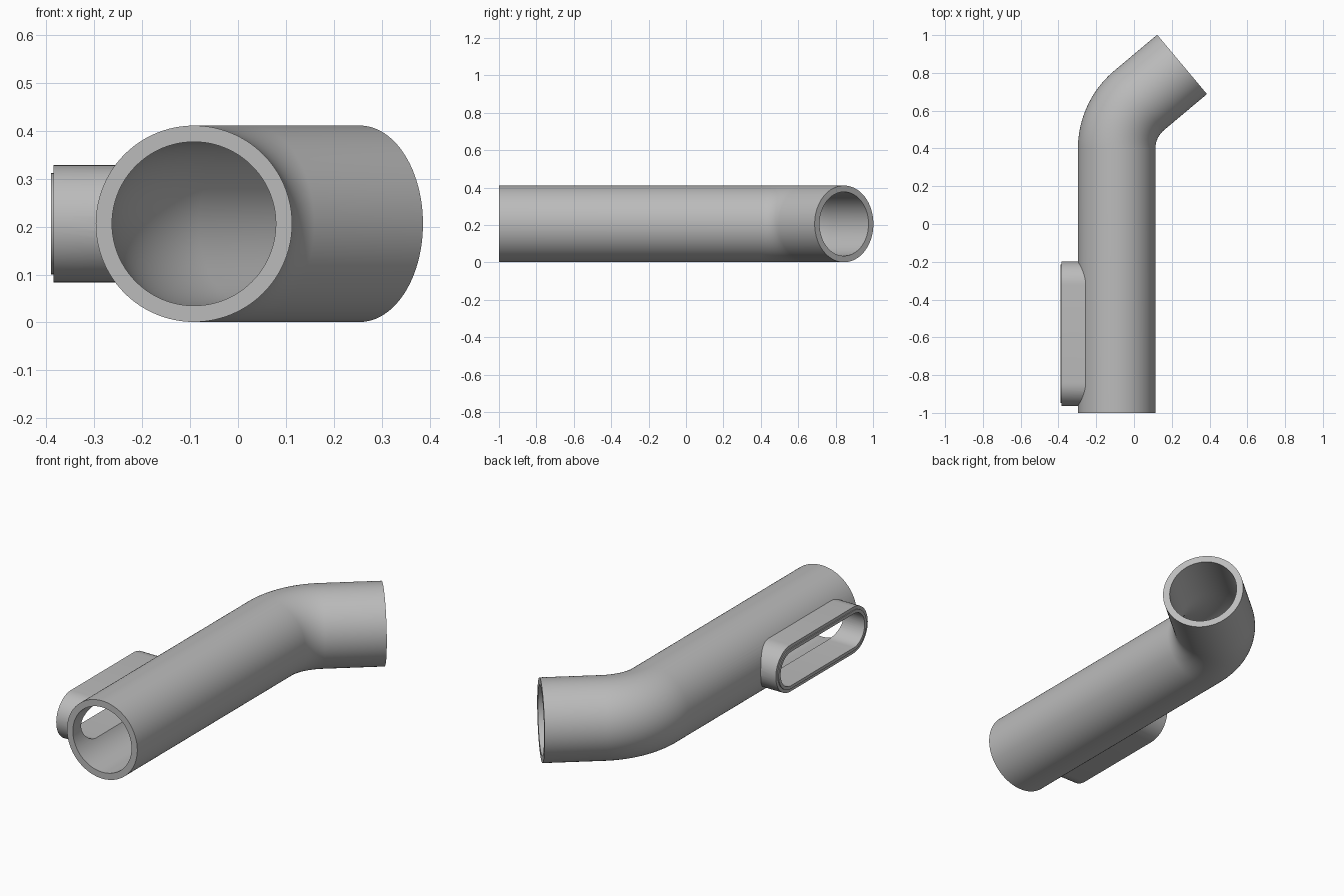
import bpy, bmesh, math
from mathutils import Vector

cube = bpy.data.objects.get("Cube")
if cube:
    bpy.data.objects.remove(cube, do_unlink=True)

grey = bpy.data.materials.new("light_grey")
grey.use_nodes = True
GREY = (0.5, 0.5, 0.5, 1)
grey.diffuse_color = GREY
grey.node_tree.nodes["Principled BSDF"].inputs["Base Color"].default_value = GREY

AXIS_X, AXIS_Z = -0.092, 0.206
BEND_Y, BEND_R, BEND_ANGLE, TAIL = 0.398, 0.335, math.radians(50), 0.296
SLOT_Y, SLOT_HALF = -0.581, 0.383


def loft(name, rings):
    """Closed solid through a list of rings of points."""
    bm = bmesh.new()
    loops = [[bm.verts.new(p) for p in ring] for ring in rings]
    for a, b in zip(loops, loops[1:]):
        for i in range(len(a)):
            j = (i + 1) % len(a)
            bm.faces.new((a[i], a[j], b[j], b[i]))
    bm.faces.new(loops[0])
    bm.faces.new(loops[-1])
    bmesh.ops.recalc_face_normals(bm, faces=bm.faces)
    mesh = bpy.data.meshes.new(name)
    bm.to_mesh(mesh)
    bm.free()
    mesh.materials.append(grey)
    obj = bpy.data.objects.new(name, mesh)
    bpy.context.collection.objects.link(obj)
    return obj


def bent_rod(name, radius, extra=0, sides=96, steps=24):
    """Round rod along the bent centre line, lengthened by extra at both ends."""
    stations = [(Vector((AXIS_X, -1 - extra, AXIS_Z)), 0)]
    for i in range(steps + 1):
        a = BEND_ANGLE * i / steps
        stations.append((Vector((AXIS_X + BEND_R * (1 - math.cos(a)),
                                 BEND_Y + BEND_R * math.sin(a), AXIS_Z)), a))
    heading = Vector((math.sin(BEND_ANGLE), math.cos(BEND_ANGLE), 0))
    stations.append((stations[-1][0] + heading * (TAIL + extra), BEND_ANGLE))
    rings = []
    for centre, a in stations:
        side = Vector((math.cos(a), -math.sin(a), 0))
        ring = []
        for k in range(sides):
            t = math.tau * k / sides
            ring.append(centre + radius * (side * math.cos(t) + Vector((0, 0, math.sin(t)))))
        rings.append(ring)
    return loft(name, rings)


def stadium(name, inset, x0, x1, steps=24):
    """Round-ended block across x, inset from the collar outline."""
    r = 0.1225 - inset
    reach = SLOT_HALF - 0.1225
    outline = []
    for sign in (1, -1):
        for i in range(steps + 1):
            t = math.pi * i / steps
            outline.append((SLOT_Y + sign * (reach + r * math.sin(t)),
                            AXIS_Z + sign * r * math.cos(t)))
    return loft(name, [[(x, y, z) for y, z in outline] for x in (x0, x1)])


def combine(target, tool, operation):
    mod = target.modifiers.new(operation.title(), 'BOOLEAN')
    mod.operation, mod.solver, mod.object = operation, 'EXACT', tool
    bpy.context.view_layer.objects.active = target
    bpy.ops.object.modifier_apply(modifier=mod.name)
    bpy.data.objects.remove(tool, do_unlink=True)


# Outer pipe with the side collar and its thin raised lip
pipe = bent_rod("bent_pipe_with_side_collar", 0.205)
combine(pipe, stadium("collar", 0, -0.385, -0.15), 'UNION')
combine(pipe, stadium("collar_lip", 0.0165, -0.39, -0.18), 'UNION')

# Hollow bore and the slot leading into it
combine(pipe, bent_rod("bore", 0.171, 0.05), 'DIFFERENCE')
combine(pipe, stadium("slot", 0.033, -0.45, -0.1), 'DIFFERENCE')

bpy.ops.object.select_all(action='DESELECT')
pipe.select_set(True)
bpy.context.view_layer.objects.active = pipe
bpy.ops.object.shade_smooth_by_angle(angle=math.radians(30))
